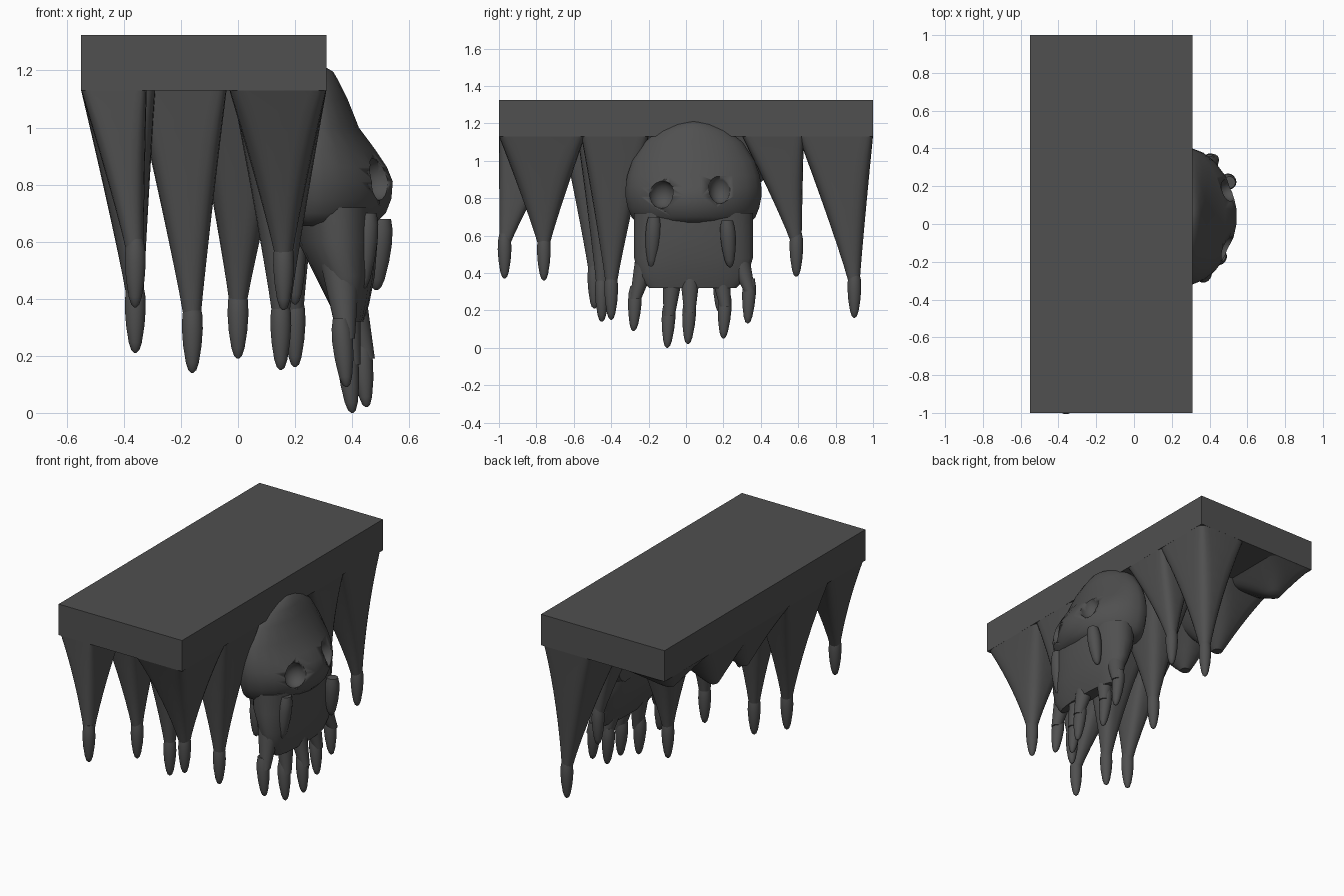
import bpy, bmesh, math
from mathutils import Vector

cube = bpy.data.objects.get("Cube")
if cube:
    bpy.data.objects.remove(cube, do_unlink=True)

stone = bpy.data.materials.new("dark grey stone")
stone.use_nodes = True
GREY = (0.08, 0.08, 0.08, 1)
stone.diffuse_color = GREY
stone.node_tree.nodes["Principled BSDF"].inputs["Base Color"].default_value = GREY

SEG = 24
TOP, UNDER = 1.325, 1.13


def finish(bm, name, angle=40):
    """Turn a bmesh into a smooth shaded object."""
    bmesh.ops.recalc_face_normals(bm, faces=bm.faces)
    mesh = bpy.data.meshes.new(name)
    bm.to_mesh(mesh)
    bm.free()
    mesh.materials.append(stone)
    obj = bpy.data.objects.new(name, mesh)
    bpy.context.collection.objects.link(obj)
    bpy.ops.object.select_all(action='DESELECT')
    obj.select_set(True)
    bpy.context.view_layer.objects.active = obj
    bpy.ops.object.shade_smooth_by_angle(angle=math.radians(angle))
    return obj


def ring(centre, rx, ry, square=1.0, back=None):
    """Horizontal loop; a low square value makes it boxy, back flattens the -x side."""
    pts = []
    for i in range(SEG):
        a = 2 * math.pi * (i + 0.5) / SEG
        c, s = math.cos(a), math.sin(a)
        p = centre + Vector((math.copysign(abs(c) ** square, c) * rx,
                             math.copysign(abs(s) ** square, s) * ry, 0))
        if back is not None:
            p.x = max(p.x, back + 0.02 * abs(c))
        pts.append(p)
    return pts


def loft(name, rings, angle=40):
    bm = bmesh.new()
    loops = [[bm.verts.new(p) for p in r] for r in rings]
    for a, b in zip(loops, loops[1:]):
        for i in range(SEG):
            j = (i + 1) % SEG
            bm.faces.new((a[i], a[j], b[j], b[i]))
    bm.faces.new(loops[0])
    bm.faces.new(loops[-1])
    return finish(bm, name, angle)


def claw(name, tip, length=0.24, radius=0.037, lean=(0, 0)):
    """Blunt tapering nail ending at tip."""
    tip = Vector(tip)
    profile = [(0, .1), (.04, .38), (.15, .62), (.4, .88), (.65, 1), (.85, .95), (1, .75)]
    loft(name, [ring(tip + Vector((lean[0] * t, lean[1] * t, length * t)),
                     radius * r, radius * r) for t, r in profile])


def spike(name, x0, x1, y0, y1, top, tip, end=0.028, square=0.2, curve=1.08):
    """Boxy root that narrows down to a round point."""
    root = Vector(((x0 + x1) / 2, (y0 + y1) / 2, top))
    tip = Vector(tip)
    rings = []
    for i in range(9):
        t = i / 8
        k = (1 - t) ** curve
        c = tip.lerp(root, k)
        c.z = top + (tip.z - top) * t
        rings.append(ring(c, end + ((x1 - x0) / 2 - end) * k,
                          end + ((y1 - y0) / 2 - end) * k, square + (1 - square) * t))
    loft(name, rings)


# Slab
bm = bmesh.new()
bmesh.ops.create_cube(bm, size=1)
for v in bm.verts:
    v.co = Vector((-0.12 + v.co.x * 0.86, v.co.y * 2, (TOP + UNDER) / 2 + v.co.z * (TOP - UNDER)))
finish(bm, "slab")

# Hanging spikes with claws: root x range, root y range, claw tip
hanging = {
    "front_right": (-.55, -.32, -1, -.64, (-.36, -.97, .37)),
    "front_left": (-.03, .31, -1, -.54, (.16, -.76, .36)),
    "side_right": (-.55, -.29, -.66, -.22, (-.36, -.49, .21)),
    "inner_front": (-.36, -.04, -.58, -.25, (-.16, -.45, .14)),
    "side_left": (-.02, .31, -.56, -.20, (.15, -.40, .15)),
    "inner_middle": (-.16, .20, -.05, .42, (0, .18, .19)),
    "side_back": (.02, .31, .30, .63, (.20, .59, .38)),
    "back_corner": (-.03, .31, .60, 1, (.20, .90, .16)),
}
for name, (x0, x1, y0, y1, tip) in hanging.items():
    neck = (tip[0], tip[1], tip[2] + 0.18)
    spike(name + "_spike", x0, x1, y0, y1, UNDER, neck)
    claw(name + "_claw", tip)

# Short stubs without claws, merging into a ragged fringe
stubs = {
    "stub_back": (-.55, -.25, .52, 1, (-.44, .79, 1.0)),
    "stub_middle": (-.55, -.18, -.02, .62, (-.40, .30, .82)),
    "stub_front": (-.55, -.18, -.30, .30, (-.40, 0, .82)),
}
for name, (x0, x1, y0, y1, tip) in stubs.items():
    spike(name, x0, x1, y0, y1, UNDER, tip, end=0.03, curve=.9)

# Head bulging from the long side: height, front reach, half width
skull = [(1.21, .31, .04), (1.195, .335, .11), (1.16, .355, .19), (1.1, .385, .265),
         (1.0, .425, .33), (.92, .485, .358), (.86, .525, .366), (.81, .545, .367),
         (.75, .54, .355), (.70, .52, .335), (.67, .49, .31), (.655, .44, .27)]
BACK = 0.27
head = loft("head", [ring(Vector((BACK, .04, z)), x - BACK, w, 1.08, .21)
                     for z, x, w in skull], 50)

# Eye sockets cut into the head
for y, z, x, ry, rz in ((-.13, .82, .49, .07, .075), (.18, .85, .505, .06, .08)):
    bm = bmesh.new()
    bmesh.ops.create_uvsphere(bm, u_segments=16, v_segments=10, radius=1)
    for v in bm.verts:
        v.co = Vector((x + v.co.x * .07, y + v.co.y * ry, z + v.co.z * rz))
    cutter = finish(bm, "eye_cutter")
    cutter.hide_render = True
    bpy.context.view_layer.objects.active = head
    mod = head.modifiers.new("socket", 'BOOLEAN')
    mod.operation = 'DIFFERENCE'
    mod.object = cutter
    bpy.ops.object.modifier_apply(modifier=mod.name)
    bpy.data.objects.remove(cutter, do_unlink=True)

# Jaw below the head: height, back, front, right and left edge
jaw = [(.72, .20, .49, -.28, .36), (.60, .21, .49, -.28, .36),
       (.48, .27, .48, -.28, .36), (.38, .32, .46, -.25, .33), (.32, .36, .44, -.20, .27)]
loft("jaw", [ring(Vector(((a + b) / 2, (c + d) / 2, z)), (b - a) / 2, (d - c) / 2, .9)
             for z, a, b, c, d in jaw])

# Tentacles growing out of the jaw, each ending in a claw
for i, tip in enumerate(((.38, -.28, .09), (.40, -.10, .0), (.45, .01, .02),
                         (.41, .20, .05), (.42, .33, .13))):
    x, y, z = tip
    neck = (x, y + .01, z + .17)
    ry = y * .72 + .015
    spike(f"tentacle_{i + 1}", .28, .43, ry - .075, ry + .075, .56, neck,
          end=.03, square=1, curve=1)
    claw(f"tentacle_claw_{i + 1}", tip, lean=(-.02, .01))

# Fangs at the mouth corners
claw("fang_right", (.435, -.185, .43), .27, .042, (.02, .015))
claw("fang_left", (.485, .235, .43), .25, .042, (.02, -.015))
